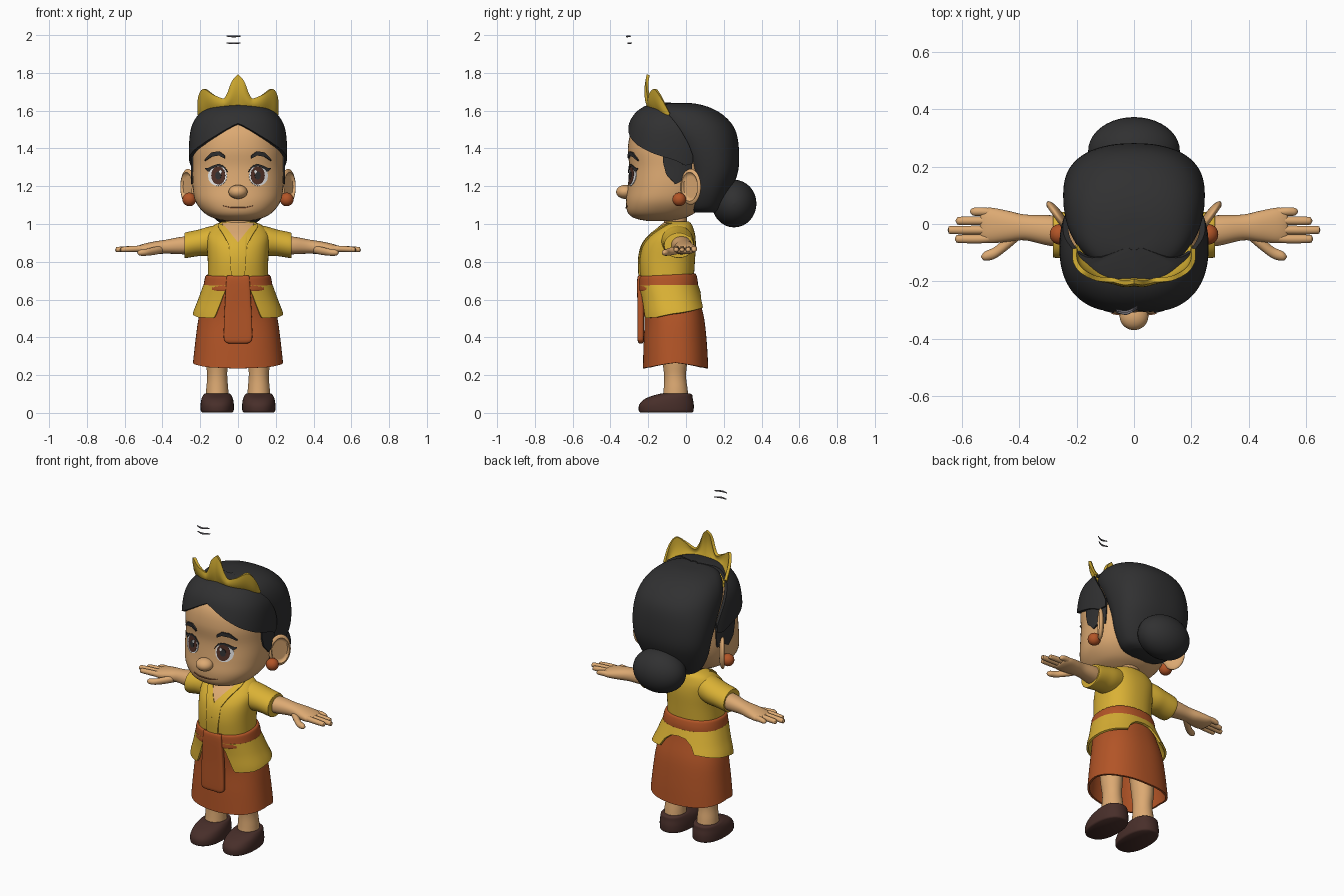
import bpy, math

cube = bpy.data.objects.get("Cube")
if cube:
    bpy.data.objects.remove(cube)


def material(name, r, g, b):
    m = bpy.data.materials.new(name)
    m.use_nodes = True
    m.diffuse_color = (r, g, b, 1)
    node = next(n for n in m.node_tree.nodes if n.type == 'BSDF_PRINCIPLED')
    node.inputs["Base Color"].default_value = (r, g, b, 1)
    node.inputs["Roughness"].default_value = 0.7
    return m


SKIN = material("skin", .72, .40, .17)
YELLOW = material("yellow cloth", .70, .44, .035)
GOLD = material("gold", .62, .40, .03)
ORANGE = material("orange cloth", .45, .09, .02)
BLACK = material("black hair", .03, .03, .031)
SHOE = material("dark brown leather", .065, .028, .023)
IRIS = material("brown iris", .08, .03, .02)
WHITE = material("eye white", .85, .85, .85)
LIP = material("lip line", .30, .12, .05)
GREY = material("grey wisp", .16, .15, .17)
N = 2.3  # squareness of the cross-sections


def finish(name, verts, faces, mat, mirror=False, thick=0, angle=40):
    me = bpy.data.meshes.new(name)
    me.from_pydata(verts, [], faces)
    me.validate()
    me.materials.append(mat)
    ob = bpy.data.objects.new(name, me)
    bpy.context.collection.objects.link(ob)
    if thick:
        ob.modifiers.new("weld", 'WELD').merge_threshold = 0.0003
        s = ob.modifiers.new("shell", 'SOLIDIFY')
        s.thickness, s.offset = thick, 0
    if mirror:
        ob.modifiers.new("mirror", 'MIRROR').use_mirror_merge = False
    bpy.ops.object.select_all(action='DESELECT')
    ob.select_set(True)
    bpy.context.view_layer.objects.active = ob
    if ob.modifiers:
        bpy.ops.object.convert(target='MESH')
    bpy.ops.object.shade_smooth_by_angle(angle=math.radians(angle))
    return ob


def dense(rings, steps=5):
    """Smooth curve through the rings (height, centre a, centre b, radius a, radius b)."""
    out = []
    for i in range(len(rings) - 1):
        p = [rings[max(0, min(len(rings) - 1, i + k))] for k in (-1, 0, 1, 2)]
        for j in range(steps):
            u = j / steps
            out.append([.5 * (2*b + (c - a)*u + (2*a - 5*b + 4*c - d)*u*u + (3*b - a - 3*c + d)*u**3)
                        for a, b, c, d in zip(*p)])
    return out + [list(rings[-1])]


def lerp(table, x):
    """Read a row from a table sorted by its first column."""
    if x <= table[0][0]:
        return table[0]
    for a, b in zip(table, table[1:]):
        if x <= b[0]:
            u = (x - a[0]) / max(b[0] - a[0], 1e-9)
            return [p + (q - p) * u for p, q in zip(a, b)]
    return table[-1]


def oval(t, n):
    s, c = math.sin(t), -math.cos(t)
    return [math.copysign(abs(v) ** (2 / n), v) for v in (s, c)]


def loft(name, rings, mat, axis='z', n=N, seg=32, **kw):
    verts, faces = [], []
    rows = dense(rings)
    for h, a, b, ra, rb in rows:
        for k in range(seg):
            s, c = oval(2 * math.pi * k / seg, n)
            p, q = a + max(ra, .001) * s, b + max(rb, .001) * c
            verts.append((p, q, h) if axis == 'z' else (h, p, q))
    for i in range(len(rows) - 1):
        for k in range(seg):
            l = (k + 1) % seg
            faces.append((i*seg + k, i*seg + l, (i+1)*seg + l, (i+1)*seg + k))
    faces.append(tuple(reversed(range(seg))))
    faces.append(tuple(range((len(rows) - 1) * seg, len(rows) * seg)))
    return finish(name, verts, faces, mat, **kw)


def grid(name, cols, mat, **kw):
    m = len(cols[0])
    faces = [(i*m + j, (i+1)*m + j, (i+1)*m + j + 1, i*m + j + 1)
             for i in range(len(cols) - 1) for j in range(m - 1)]
    return finish(name, [p for c in cols for p in c], faces, mat, **kw)


def wrap(name, body, t0, t1, low, high, mat, off=0, thick=.012, count=72, **kw):
    """Cloth or hair lying round a body; edges are tables of (angle from front, height)."""
    env, cols = dense(body), []
    for i in range(count + 1):
        t = t0 + (t1 - t0) * i / count
        z0, z1 = lerp(low, abs(t))[1], lerp(high, abs(t))[1]
        s, c = oval(math.radians(t), N)
        col = []
        for j in range(17):
            z, a, b, ra, rb = lerp(env, z0 + (z1 - z0) * j / 16)
            col.append((a + (ra + off) * s, b + (rb + off) * c, z))
        cols.append(col)
    return grid(name, cols, mat, thick=thick, **kw)


def plate(name, body, columns, mat, off=.003, thick=.005, count=24, **kw):
    """Thin plate on the front of a body, from columns (x, low z, high z)."""
    env, cols = dense(body), []
    for i in range(count + 1):
        x, z0, z1 = lerp(columns, columns[0][0] + (columns[-1][0] - columns[0][0]) * i / count)
        col = []
        for j in range(9):
            z, a, b, ra, rb = lerp(env, z0 + (z1 - z0) * j / 8)
            k = max(0, 1 - abs((x - a) / ra) ** N) ** (1 / N)
            col.append((x, b - rb * k - off, z))
        cols.append(col)
    return grid(name, cols, mat, thick=thick, **kw)


def disc(x, z, rx, rz):
    angles = [math.pi * i / 16 for i in range(17)]
    return [(x - rx * math.cos(a), z - rz * math.sin(a), z + rz * math.sin(a)) for a in angles]


def ball(name, centre, size, mat, turn=0, dent=False, mirror=False):
    verts, faces, R, S = [], [], 20, 32
    for i in range(R + 1):
        for k in range(S):
            a, b = math.pi * i / R, 2 * math.pi * k / S
            # poles lie along x so that an ear hollow is round
            x, y, z = math.cos(a), math.sin(a) * math.cos(b), math.sin(a) * math.sin(b)
            if dent and x > 0 and math.hypot(y, z) < .72:
                x *= -.1
            x, y, z = x * size[0], y * size[1], z * size[2]
            c, s = math.cos(turn), math.sin(turn)
            verts.append((centre[0] + x*c - y*s, centre[1] + x*s + y*c, centre[2] + z))
    for i in range(R):
        for k in range(S):
            l = (k + 1) % S
            faces.append((i*S + k, (i+1)*S + k, (i+1)*S + l, i*S + l))
    return finish(name, verts, faces, mat, mirror=mirror, angle=60)


# Head and face
HEAD = [(1.015, 0, -.13, .06, .07), (1.03, 0, -.14, .125, .13), (1.06, 0, -.13, .18, .178),
        (1.12, 0, -.11, .225, .208), (1.2, 0, -.09, .24, .218), (1.3, 0, -.08, .24, .22),
        (1.4, 0, -.08, .238, .228), (1.5, 0, -.08, .215, .205), (1.58, 0, -.07, .14, .14)]
loft("head", HEAD, SKIN, seg=64)
ball("nose", (0, -.322, 1.17), (.05, .048, .037), SKIN)
ball("ear", (.265, .025, 1.197), (.02, .065, .095), SKIN, turn=-.61, dent=True, mirror=True)
ball("earring", (.258, -.036, 1.13), (.036, .036, .036), ORANGE, mirror=True)
plate("mouth", HEAD, [(-.078, 1.094, 1.097), (-.04, 1.083, 1.089), (.04, 1.083, 1.089),
                      (.078, 1.094, 1.097)], LIP)
plate("eye_white", HEAD, disc(.108, 1.256, .05, .054), WHITE, off=.002, mirror=True)
plate("iris", HEAD, disc(.104, 1.257, .037, .048), IRIS, off=.004, mirror=True)
plate("pupil", HEAD, disc(.104, 1.257, .016, .022), BLACK, off=.006, mirror=True)
plate("eye_glint", HEAD, disc(.092, 1.277, .007, .009), WHITE, off=.008, mirror=True)
plate("eyelash", HEAD, [(.052, 1.27, 1.277), (.075, 1.297, 1.308), (.105, 1.307, 1.318),
                        (.135, 1.295, 1.308), (.155, 1.275, 1.297), (.172, 1.29, 1.296)],
      BLACK, off=.007, mirror=True)
plate("eyebrow", HEAD, [(.07, 1.347, 1.362), (.1, 1.363, 1.385), (.14, 1.356, 1.379),
                        (.174, 1.334, 1.342)], BLACK, off=.005, thick=.009, mirror=True)

# Hair
loft("back_hair", [(1.06, 0, .1, .1, .06), (1.085, 0, .1, .155, .09), (1.17, 0, .115, .205, .12),
                   (1.28, 0, .13, .235, .146), (1.4, 0, .105, .247, .175), (1.5, 0, .06, .24, .2),
                   (1.57, 0, .02, .213, .185), (1.615, 0, -.015, .165, .145),
                   (1.637, 0, -.03, .09, .08), (1.641, 0, -.03, .01, .01)], BLACK, seg=64)
FRINGE = [(1.28, 0, -.08, .247, .24), (1.4, 0, -.08, .25, .238), (1.5, 0, -.08, .24, .22),
          (1.56, 0, -.08, .212, .197), (1.605, 0, -.08, .165, .152), (1.628, 0, -.075, .1, .095),
          (1.634, 0, -.07, .02, .02)]
wrap("front_hair", FRINGE, -115, 115,
     [(0, 1.53), (25, 1.465), (45, 1.42), (70, 1.375), (90, 1.345), (105, 1.31), (115, 1.32)],
     [(0, 1.634), (70, 1.634), (85, 1.59), (100, 1.5), (110, 1.42), (115, 1.36)], BLACK, thick=.02)
wrap("sideburn", HEAD, 82, 116, [(82, 1.32), (86, 1.26), (96, 1.21), (104, 1.23), (116, 1.22)],
     [(0, 1.37)], BLACK, off=.003, count=20, mirror=True)
ball("hair_bun", (0, .255, 1.108), (.16, .118, .126), BLACK)

# Crown: half profile of base points and tip points
half = [((0, -.19, 1.61), (0, -.2, 1.79)), ((.025, -.19, 1.61), (.028, -.205, 1.76)),
        ((.05, -.185, 1.605), (.05, -.202, 1.695)), ((.08, -.175, 1.6), (.075, -.195, 1.662)),
        ((.12, -.155, 1.585), (.13, -.19, 1.685)), ((.16, -.125, 1.57), (.18, -.165, 1.715)),
        ((.185, -.1, 1.555), (.205, -.13, 1.67)), ((.2, -.07, 1.55), (.207, -.085, 1.585))]
rows = dense([a + b for a, b in half], 4)
rows = [(-r[0], r[1], r[2], -r[3], r[4], r[5]) for r in reversed(rows[1:])] + rows
grid("crown", [[(r[0] + (r[3] - r[0]) * u, r[1] + (r[4] - r[1]) * u - .014 * math.sin(math.pi * u),
                 r[2] + (r[5] - r[2]) * u) for u in [j / 8 for j in range(9)]] for r in rows],
     GOLD, thick=.016)

# Floating wisps above the head
for name, z, y in (("upper_wisp", 1.993, -.306), ("lower_wisp", 1.957, -.3)):
    loft(name, [(-.062, y, z + .002, .003, .003), (-.025, y - .006, z, .005, .005),
                (.012, y + .012, z + .001, .003, .003)], GREY, axis='x', n=2, seg=10)

# Neck, blouse and sleeves
loft("neck", [(.92, 0, -.055, .075, .065), (1, 0, -.055, .066, .06), (1.07, 0, -.06, .07, .065)], SKIN)
TORSO = [(.69, 0, -.1, .16, .14), (.8, 0, -.1, .16, .147), (.88, 0, -.09, .165, .142),
         (.93, 0, -.075, .168, .125), (.965, 0, -.06, .155, .103), (.995, 0, -.048, .125, .08),
         (1.012, 0, -.045, .085, .062)]
loft("blouse", TORSO, YELLOW, seg=48)
loft("sleeve", [(.08, -.05, .925, .075, .075), (.15, -.045, .91, .085, .077), (.21, -.04, .9, .082, .07),
                (.275, -.038, .888, .08, .068), (.283, -.038, .887, .074, .062)],
     YELLOW, axis='x', n=2, mirror=True)
plate("neckline", TORSO, [(-.085, 1, 1.005), (0, .9, 1.005), (.085, 1, 1.005)], SKIN, off=.002)
plate("collar", TORSO, [(0, .72, .9), (.038, .72, .948), (.042, .875, .953), (.07, .93, .986),
                        (.105, .985, 1.003)], YELLOW, off=.004, thick=.009, mirror=True)

# Skirt, overskirt, belt and sash
SKIRT = [(.23, 0, -.055, .236, .167), (.36, 0, -.057, .222, .162), (.5, 0, -.062, .203, .152),
         (.62, 0, -.085, .172, .145), (.72, 0, -.097, .158, .14)]
wrap("skirt", SKIRT, -180, 180, [(0, .235), (40, .242), (90, .265), (140, .242), (180, .235)],
     [(0, .7)], ORANGE)
OVER = [(.48, 0, -.055, .24, .172), (.53, 0, -.06, .232, .17), (.6, 0, -.075, .205, .16),
        (.68, 0, -.095, .176, .152)]
wrap("overskirt", OVER, -180, 180,
     [(0, .665), (16, .66), (20, .62), (27, .51), (30, .502), (60, .506), (90, .525), (140, .55),
      (152, .555), (158, .6), (168, .63), (180, .637)], [(0, .675)], YELLOW, count=180)
belt = loft("belt", [(.65, 0, -.095, .176, .148), (.656, 0, -.095, .184, .157), (.69, 0, -.095, .18, .157),
                     (.722, 0, -.098, .173, .153), (.73, 0, -.098, .165, .146)], ORANGE, seg=48)
for v in belt.data.vertices:
    v.co.z += .05 * (v.co.y + .1)
loft("sash", [(.368, 0, -.24, .05, .008), (.378, 0, -.24, .068, .015), (.41, 0, -.24, .076, .017),
              (.55, 0, -.24, .071, .017), (.7, 0, -.242, .062, .017), (.727, 0, -.24, .058, .01)],
     ORANGE, n=5)

# Arms and hands
loft("arm", [(.22, -.03, .887, .055, .05), (.3, -.022, .886, .053, .046), (.38, -.012, .88, .045, .037),
             (.44, -.008, .874, .054, .034), (.5, -.005, .868, .062, .027), (.53, -.004, .866, .055, .018),
             (.537, -.004, .866, .04, .01)], SKIN, axis='x', n=2.2, mirror=True)
for name, y, tip in (("little_finger", .043, .572), ("ring_finger", .011, .622),
                     ("middle_finger", -.021, .65), ("index_finger", -.052, .625)):
    loft(name, [(.48, y * .9, .868, .015, .016), (.53, y, .869, .0155, .016),
                (tip - .015, y, .865, .0145, .014), (tip - .004, y, .863, .009, .009),
                (tip, y, .863, .002, .002)], SKIN, axis='x', n=2, seg=14, mirror=True)
loft("thumb", [(.4, -.035, .866, .02, .02), (.44, -.065, .858, .024, .021), (.485, -.1, .85, .021, .018),
               (.52, -.112, .848, .016, .015), (.533, -.114, .848, .003, .003)],
     SKIN, axis='x', n=2, seg=18, mirror=True)

# Legs and shoes
loft("leg", [(.07, .11, -.055, .062, .07), (.13, .11, -.055, .058, .063), (.2, .11, -.058, .053, .058),
             (.3, .112, -.06, .06, .068), (.5, .1, -.07, .07, .075)], SKIN, n=2, mirror=True)
loft("shoe", [(.003, .11, -.105, .08, .138), (.012, .11, -.105, .087, .145), (.045, .11, -.103, .088, .144),
              (.075, .11, -.09, .083, .126), (.095, .11, -.065, .074, .098), (.102, .11, -.055, .066, .078)],
     SHOE, mirror=True)
